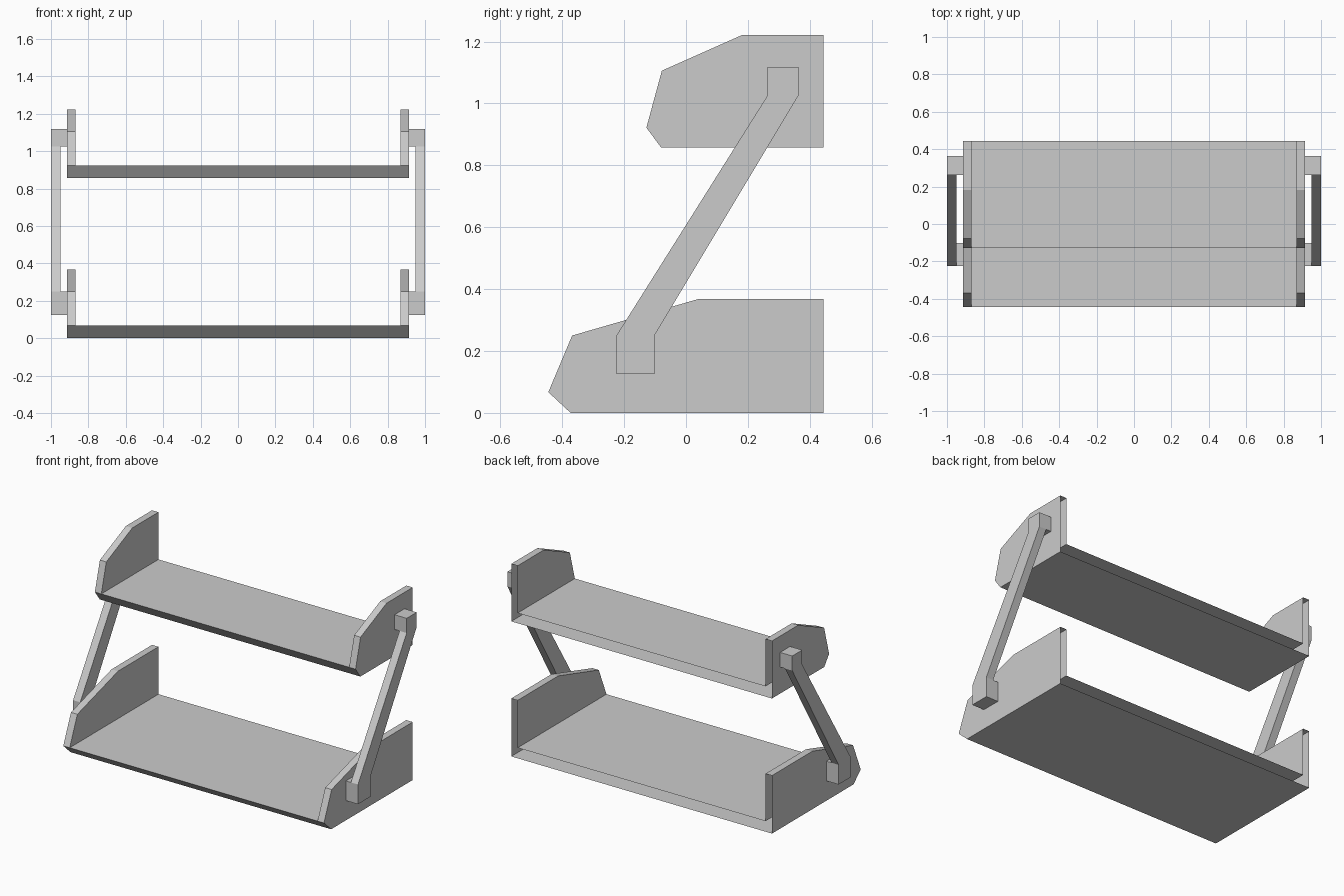
import bpy, bmesh

if "Cube" in bpy.data.objects:
    bpy.data.objects.remove(bpy.data.objects["Cube"])

INNER, OUTER = 0.87, 0.915   # side panel thickness range in x


def mirrored_object(name, polys):
    """Build the right half from polygons, mirror it across x = 0."""
    bm = bmesh.new()
    for pts in polys:
        bm.faces.new([bm.verts.new(p) for p in pts])
    bmesh.ops.remove_doubles(bm, verts=bm.verts, dist=1e-4)
    bmesh.ops.recalc_face_normals(bm, faces=bm.faces)
    me = bpy.data.meshes.new(name)
    bm.to_mesh(me)
    bm.free()
    ob = bpy.data.objects.new(name, me)
    bpy.context.collection.objects.link(ob)
    mod = ob.modifiers.new("mirror", 'MIRROR')
    mod.use_axis = (True, False, False)
    return ob


def strip(path, x0, x1):
    """Quads along a (y, z) path, spanning x0 to x1."""
    return [[(x0, *a), (x1, *a), (x1, *b), (x0, *b)] for a, b in zip(path, path[1:])]


def side(path, x):
    return [(x, y, z) for y, z in path]


def tray(name, prof):
    """prof: back bottom, front bottom, lip, front upper, top front, top back."""
    lip, back = prof[2], prof[0][0]
    shelf_back = (back, lip[1])
    polys = [side(prof[:] + [shelf_back], OUTER),
             side(prof[2:] + [shelf_back], INNER)]
    polys += strip(prof[:3], 0, INNER)            # underside and sloped lip
    polys += strip(prof, INNER, OUTER)            # rim of the side panel
    polys += strip([lip, shelf_back], 0, INNER)   # shelf surface
    return mirrored_object(name, polys)           # hollow, open at the back


tray("lower_shelf", [(0.445, 0), (-0.373, 0), (-0.445, 0.067),
                     (-0.368, 0.25), (0.04, 0.368), (0.445, 0.368)])
tray("upper_shelf", [(0.445, 0.857), (-0.08, 0.857), (-0.128, 0.922),
                     (-0.078, 1.106), (0.183, 1.222), (0.445, 1.222)])

# Slanted arms with pivot blocks reaching the side panels
low = [(-0.225, 0.25), (-0.225, 0.125), (-0.102, 0.125), (-0.102, 0.25)]
high = [(0.363, 1.025), (0.363, 1.118), (0.263, 1.118), (0.263, 1.025)]
bar = [low[0], low[3], high[0], high[3]]
A, B = 0.95, 1.0
polys = [side(p, B) for p in (low, high, bar)] + [side(bar, A)]
for block in (low, high):
    polys += strip(block, A, B) + strip(block + block[:1], OUTER, A)
polys += strip([low[3], high[0]], A, B) + strip([high[3], low[0]], A, B)
mirrored_object("support_arms", polys)
